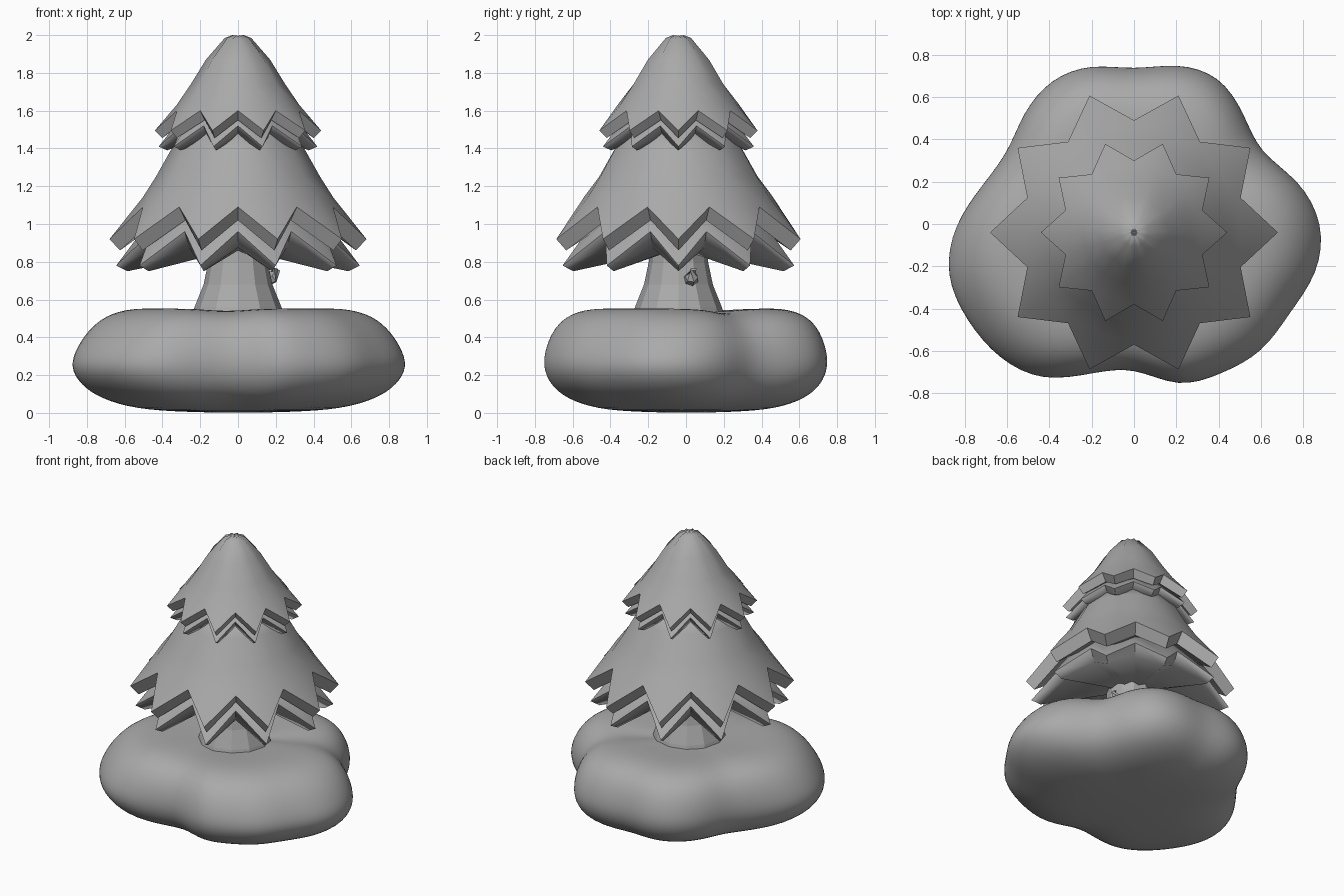
import bpy, bmesh, math
from mathutils import Vector

if "Cube" in bpy.data.objects:
    bpy.data.objects.remove(bpy.data.objects["Cube"])

grey = bpy.data.materials.new("plain_grey")
grey.use_nodes = True
grey.diffuse_color = (0.4, 0.4, 0.4, 1)
grey.node_tree.nodes["Principled BSDF"].inputs["Base Color"].default_value = (0.4, 0.4, 0.4, 1)

TREE_Y = -0.04
POINTS = 10


def loft(name, rings, poles, smooth=None, subdiv=0):
    """Skin a stack of closed rings; poles are the end centres."""
    bm = bmesh.new()
    loops = [[bm.verts.new(p) for p in ring] for ring in rings]
    n = len(rings[0])
    for a, b in zip(loops, loops[1:]):
        for i in range(n):
            bm.faces.new((a[i], a[(i + 1) % n], b[(i + 1) % n], b[i]))
    for loop, pole in ((loops[0], poles[0]), (loops[-1], poles[1])):
        centre = bm.verts.new(pole)
        for i in range(n):
            bm.faces.new((loop[i], loop[(i + 1) % n], centre))
    bmesh.ops.recalc_face_normals(bm, faces=bm.faces)
    mesh = bpy.data.meshes.new(name)
    bm.to_mesh(mesh)
    bm.free()
    mesh.materials.append(grey)
    obj = bpy.data.objects.new(name, mesh)
    bpy.context.collection.objects.link(obj)
    if subdiv:
        mod = obj.modifiers.new("smooth_form", "SUBSURF")
        mod.levels = mod.render_levels = subdiv
    if smooth:
        bpy.ops.object.select_all(action="DESELECT")
        obj.select_set(True)
        bpy.context.view_layer.objects.active = obj
        bpy.ops.object.shade_smooth_by_angle(angle=math.radians(smooth))


def star(tip_r, tip_z, valley_r, valley_z):
    """Zigzag ring whose points hang lower than its notches."""
    ring = []
    for i in range(2 * POINTS):
        r, z = (valley_r, valley_z) if i % 2 else (tip_r, tip_z)
        a = math.pi * i / POINTS
        ring.append((r * math.cos(a), TREE_Y + r * math.sin(a), z))
    return ring


def skirt(name, top_z, bottom_z, profile):
    loft(name, [star(*p) for p in profile],
         [(0, TREE_Y, top_z), (0, TREE_Y, bottom_z)], smooth=72)


# Canopy: two tiers, each with an outer skirt over a second skirt
skirt("top_tier_outer", 1.995, 1.58, [
    (0.03, 2.0, 0.025, 1.992), (0.07, 1.985, 0.06, 1.98),
    (0.17, 1.87, 0.155, 1.87), (0.25, 1.74, 0.235, 1.74),
    (0.325, 1.63, 0.315, 1.64), (0.44, 1.495, 0.34, 1.6),
    (0.4, 1.455, 0.3, 1.55), (0.26, 1.57, 0.24, 1.58)])
skirt("top_tier_inner", 1.6, 1.45, [
    (0.27, 1.6, 0.24, 1.6), (0.42, 1.41, 0.31, 1.52),
    (0.375, 1.39, 0.275, 1.465), (0.22, 1.46, 0.2, 1.46)])
skirt("lower_tier_outer", 1.5, 1.05, [
    (0.28, 1.5, 0.27, 1.5), (0.345, 1.41, 0.33, 1.41),
    (0.435, 1.25, 0.42, 1.25), (0.505, 1.14, 0.495, 1.15),
    (0.68, 0.92, 0.53, 1.09), (0.625, 0.86, 0.475, 1.02),
    (0.4, 1.04, 0.38, 1.05)])
skirt("lower_tier_inner", 1.1, 0.85, [
    (0.42, 1.08, 0.39, 1.09), (0.645, 0.78, 0.48, 0.96),
    (0.585, 0.75, 0.44, 0.875), (0.15, 0.84, 0.15, 0.86)])


# Trunk: faceted and flared towards the ground
def circle(r, z, n=12):
    return [(r * math.cos(math.tau * i / n), TREE_Y + r * math.sin(math.tau * i / n), z)
            for i in range(n)]


loft("trunk", [circle(0.15, 0.92), circle(0.157, 0.8), circle(0.182, 0.68),
               circle(0.23, 0.56), circle(0.26, 0.45)],
     [(0, TREE_Y, 0.92), (0, TREE_Y, 0.45)])


# Broken branch stub, bent upwards
def cross_ring(centre, direction, r, n=6):
    axis = Vector(direction).normalized()
    side = axis.orthogonal().normalized()
    up = axis.cross(side)
    return [Vector(centre) + r * (math.cos(math.tau * i / n) * side + math.sin(math.tau * i / n) * up)
            for i in range(n)]


loft("branch_stub", [cross_ring((0.13, 0.02, 0.7), (1, 0, 0.2), 0.045),
                     cross_ring((0.185, 0.03, 0.72), (1, 0, 0.7), 0.035),
                     cross_ring((0.205, 0.04, 0.76), (0.4, 0, 1), 0.02)],
     [(0.13, 0.02, 0.7), (0.205, 0.04, 0.765)])

# Cloud base: lobed outline swept through a pillow profile
outline = [0.87, 0.79, 0.69, 0.725, 0.78, 0.765, 0.725, 0.76, 0.765, 0.725, 0.685, 0.73,
           0.83, 0.9, 0.9, 0.885, 0.835, 0.725, 0.685, 0.775, 0.805, 0.84, 0.84, 0.88]
profile = [(0.35, 0.005), (0.65, 0.02), (0.87, 0.075), (0.985, 0.15), (1.035, 0.245),
           (1.02, 0.35), (0.965, 0.455), (0.855, 0.53), (0.66, 0.56), (0.35, 0.54)]
creases = {30: 0.1, 150: 0.03, 262: 0.05}


def crease_depth(deg):
    return sum(depth * math.exp(-(((deg - c + 180) % 360 - 180) / 13) ** 2)
               for c, depth in creases.items())


rings = []
count = len(outline)
for frac, z in profile:
    ring = []
    for i, r in enumerate(outline):
        deg = i * 360 / count
        a = math.radians(deg)
        # Exaggerate lobes against the softening, and taper the long ones
        lobe = r + 0.45 * (r - (outline[i - 1] + outline[(i + 1) % count]) / 2)
        steepness = 2.2 if z > 0.25 else 1.2
        taper = 1 - steepness * abs(z - 0.25) * max(0, r - 0.74)
        drop = crease_depth(deg) * frac if z > 0.4 else 0
        reach = lobe * frac * taper
        ring.append((reach * math.cos(a), reach * math.sin(a), z * (1 - drop)))
    rings.append(ring)
loft("cloud_base", rings, [(0, 0, 0), (0, 0, 0.53)], smooth=60, subdiv=2)
